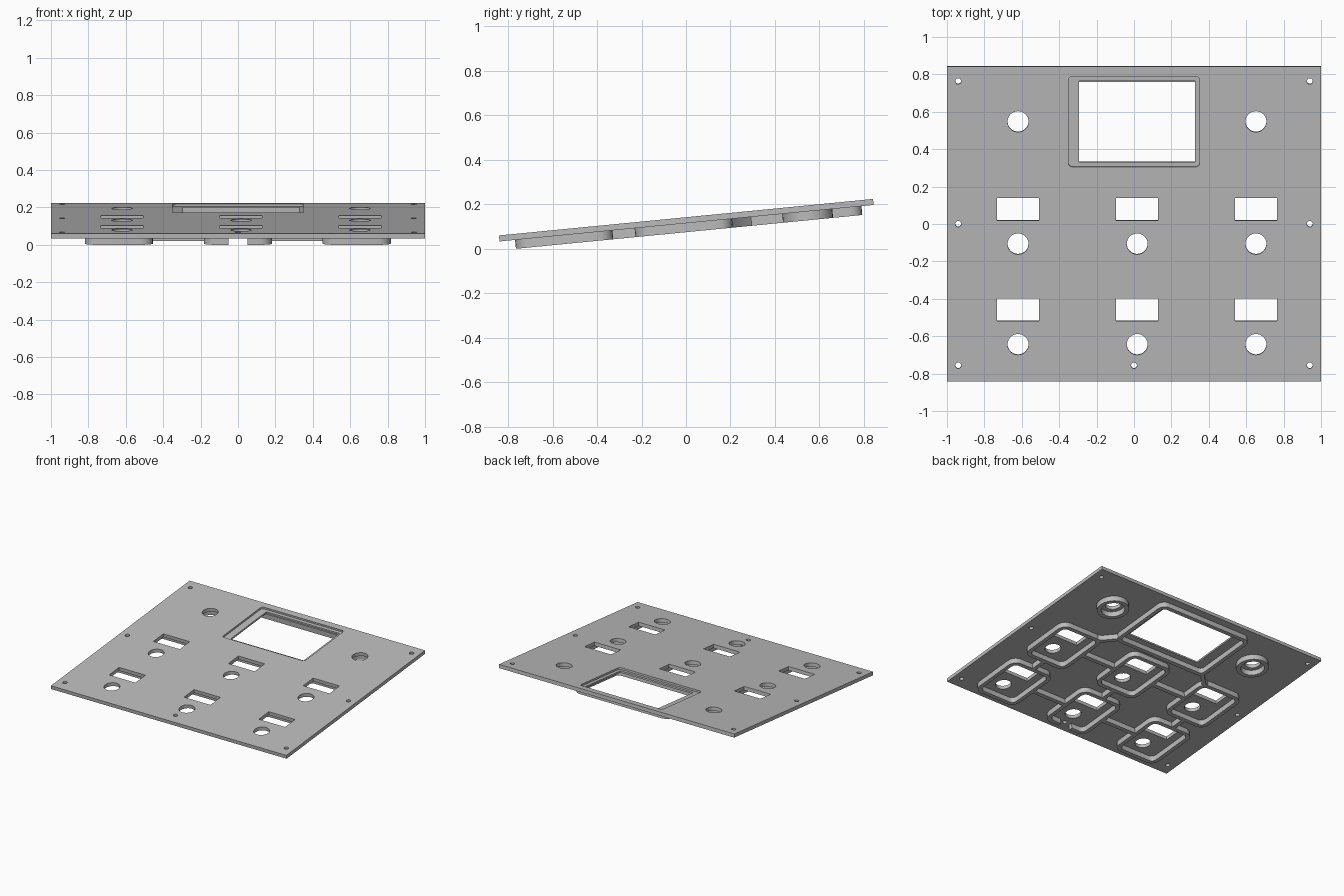
import bpy, bmesh
from math import sin, cos, pi, radians
from mathutils import Matrix, Vector

old = bpy.data.objects.get("Cube")
if old:
    bpy.data.objects.remove(old, do_unlink=True)

THICK, DEPTH, WALL = 0.027, 0.04, 0.03
TILT = Matrix.Translation((0, 0, 0.142)) @ Matrix.Rotation(radians(5.57), 4, 'X')

grey = bpy.data.materials.new("light_grey_plastic")
grey.use_nodes = True
colour = (0.5, 0.5, 0.5, 1)
grey.diffuse_color = colour
grey.node_tree.nodes["Principled BSDF"].inputs["Base Color"].default_value = colour


def rounded_rect(cx, cy, hw, hh, r=0.0, steps=5):
    """Counter-clockwise outline, starting at the upper right corner."""
    pts = []
    for k, (sx, sy) in enumerate(((1, 1), (-1, 1), (-1, -1), (1, -1))):
        c = Vector((cx + sx * (hw - r), cy + sy * (hh - r)))
        if r == 0:
            pts.append(c)
            continue
        for i in range(steps + 1):
            a = (k + i / steps) * pi / 2
            pts.append(c + Vector((cos(a), sin(a))) * r)
    return pts


def circle(cx, cy, r, n=32):
    return [Vector((cx + r * cos(2 * pi * i / n), cy + r * sin(2 * pi * i / n))) for i in range(n)]


def prism(bm, outline, z0, z1):
    low = [bm.verts.new((p.x, p.y, z0)) for p in outline]
    high = [bm.verts.new((p.x, p.y, z1)) for p in outline]
    bm.faces.new(low[::-1])
    bm.faces.new(high)
    for i in range(len(low)):
        j = (i + 1) % len(low)
        bm.faces.new((low[i], low[j], high[j], high[i]))


def finish(name, bm):
    bmesh.ops.recalc_face_normals(bm, faces=bm.faces)
    mesh = bpy.data.meshes.new(name)
    bm.to_mesh(mesh)
    bm.free()
    mesh.materials.append(grey)
    ob = bpy.data.objects.new(name, mesh)
    bpy.context.collection.objects.link(ob)
    ob.matrix_world = TILT
    return ob


def activate(ob):
    bpy.ops.object.select_all(action='DESELECT')
    ob.select_set(True)
    bpy.context.view_layer.objects.active = ob


def smooth(ob):
    activate(ob)
    bpy.ops.object.shade_smooth_by_angle(angle=radians(30))


def cut(target, outlines, z0, z1):
    bm = bmesh.new()
    for o in outlines:
        prism(bm, o, z0, z1)
    cutter = finish("cutter", bm)
    cutter.hide_render = True
    mod = target.modifiers.new("cut", 'BOOLEAN')
    mod.operation, mod.solver, mod.object = 'DIFFERENCE', 'EXACT', cutter
    activate(target)
    bpy.ops.object.modifier_apply(modifier=mod.name)
    bpy.data.objects.remove(cutter, do_unlink=True)


def rib(name, path, closed=False):
    """Thin wall of even thickness under the panel, following a flat path."""
    path = [Vector(p) for p in path]
    n = len(path)
    bm = bmesh.new()
    rows = []
    for i, p in enumerate(path):
        before = path[i - 1] if closed or i else p
        after = path[(i + 1) % n] if closed or i < n - 1 else p
        dirs = [d.normalized() for d in (p - before, after - p) if d.length > 0]
        t = sum(dirs, Vector((0, 0))).normalized()
        side = Vector((-t.y, t.x)) * WALL / 2 / max(0.5, t.dot(dirs[0]))
        rows.append([bm.verts.new((q.x, q.y, z)) for q, z in (
            (p + side, -THICK), (p - side, -THICK),
            (p - side, -THICK - DEPTH), (p + side, -THICK - DEPTH))])
    for i in range(n if closed else n - 1):
        a, b = rows[i], rows[(i + 1) % n]
        for k in range(4):
            m = (k + 1) % 4
            bm.faces.new((a[k], a[m], b[m], b[k]))
    if not closed:
        bm.faces.new(rows[0])
        bm.faces.new(rows[-1])
    smooth(finish(name, bm))


# Panel with its display recess and through holes
bm = bmesh.new()
prism(bm, rounded_rect(0, 0, 1, 0.845), -THICK, 0)
panel = finish("panel", bm)
cut(panel, [rounded_rect(0, 0.55, 0.35, 0.243, 0.02)], -0.014, 0.1)

COLUMNS = (("right", -0.62), ("middle", 0.017), ("left", 0.652))
ROWS = (("front", -0.555), ("rear", -0.015))
holes = [rounded_rect(0.015, 0.55, 0.31, 0.218)]
for _, x in COLUMNS:
    for _, y in ROWS:
        holes.append(rounded_rect(x, y + 0.095, 0.112, 0.061))
        holes.append(circle(x, y - 0.092, 0.056))
for x in (-0.62, 0.652):
    holes.append(circle(x, 0.55, 0.056))
for x in (-0.94, 0.94):
    for y in (-0.76, 0, 0.767):
        holes.append(circle(x, y, 0.016, 16))
holes.append(circle(0, -0.76, 0.016, 16))
cut(panel, holes, -0.1, 0.1)
smooth(panel)

# Walls around each switch and knob pair
HW, HH = 0.167, 0.205
for col, x in (("right", -0.637), ("middle", 0), ("left", 0.635)):
    for row, y in ROWS:
        outline = rounded_rect(x, y, HW, HH, 0.05)
        name = f"{row}_{col}_wall"
        if (row, col) == ("front", "middle"):
            # Open at the front to clear the middle screw
            half = len(outline) * 3 // 4
            path = outline[half:] + outline[:half]
            rib(name, [(0.05, y - HH)] + path + [(-0.05, y - HH)])
        else:
            rib(name, outline, True)
    rib(f"{col}_row_link", [(x, ROWS[0][1] + HH), (x, ROWS[1][1] - HH)])

# Links between neighbouring walls
for side, s in (("right", -1), ("left", 1)):
    for row, y in ROWS:
        rib(f"{row}_{side}_link", [(s * HW, y), (s * (0.636 - HW), y)])
    rib(f"{side}_display_link", [(s * 0.50, 0.187), (s * 0.465, 0.20), (s * 0.378, 0.285)])

# Display frame and round collars
rib("display_frame", rounded_rect(0, 0.525, 0.385, 0.25, 0.04), True)
for side, x in (("right", -0.62), ("left", 0.652)):
    rib(f"{side}_collar", circle(x, 0.545, 0.098), True)
